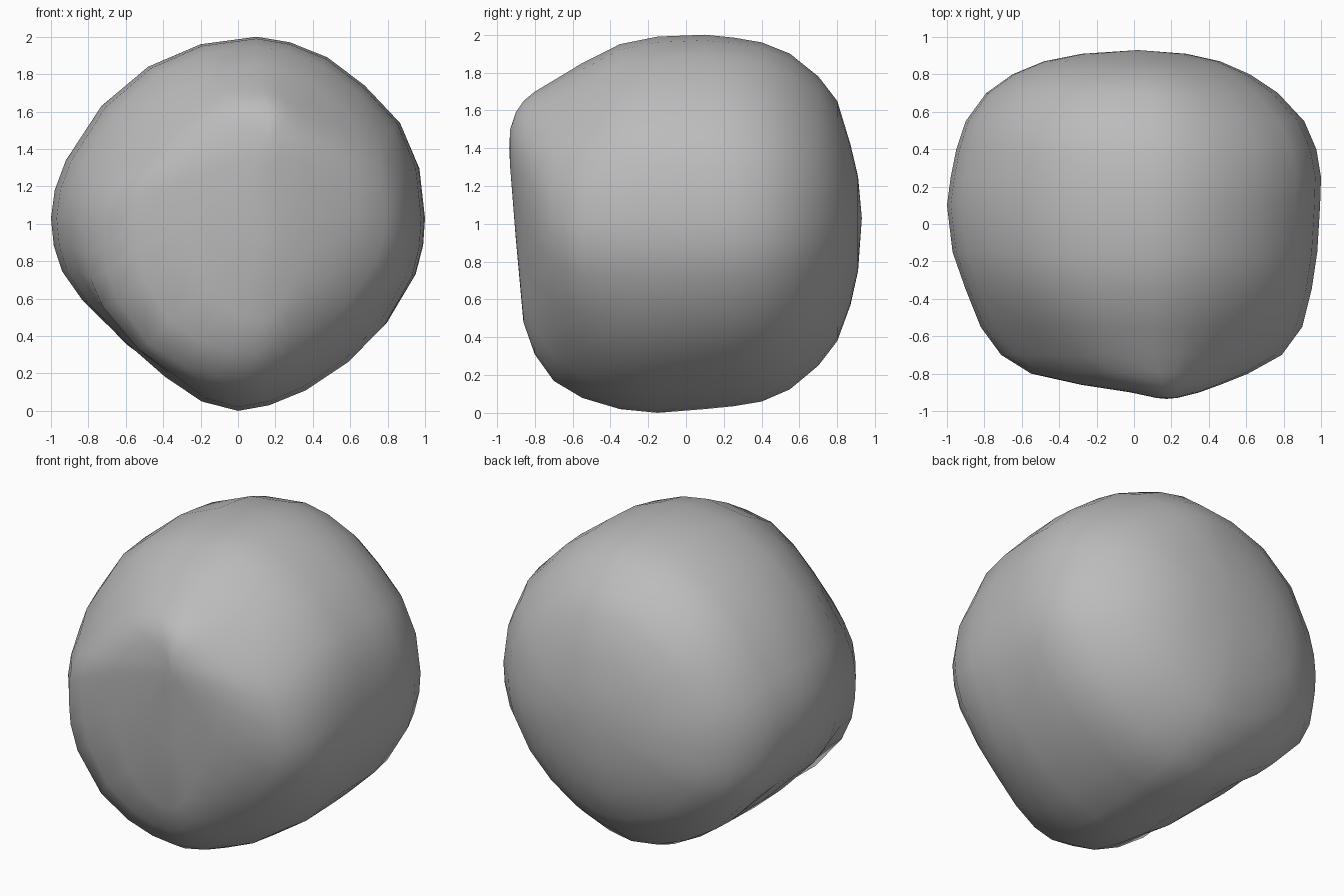
import bpy, bmesh

cube = bpy.data.objects.get("Cube")
if cube:
    bpy.data.objects.remove(cube, do_unlink=True)

# Stone material
stone = bpy.data.materials.new("stone_grey")
stone.use_nodes = True
colour = (0.5, 0.5, 0.5, 1)
stone.diffuse_color = colour
bsdf = next(n for n in stone.node_tree.nodes if n.type == 'BSDF_PRINCIPLED')
bsdf.inputs["Base Color"].default_value = colour
bsdf.inputs["Roughness"].default_value = 0.8

# Rounded diamond outline (x, z), counter-clockwise from the left corner
OUTLINE = [(-1, 1.03), (-0.985, 0.88), (-0.94, 0.74), (-0.83, 0.58), (-0.6, 0.35),
           (-0.4, 0.18), (-0.2, 0.05), (0, 0), (0.17, 0.03), (0.37, 0.11),
           (0.6, 0.26), (0.8, 0.46), (0.95, 0.72), (0.99, 0.88), (1, 1.03),
           (0.97, 1.3), (0.87, 1.54), (0.68, 1.74), (0.48, 1.89), (0.28, 1.97),
           (0.1, 2), (-0.2, 1.96), (-0.48, 1.84), (-0.73, 1.63), (-0.92, 1.34),
           (-0.98, 1.18)]
MID_X, MID_Z = 0.02, 1.03

# Extents of each slice from front to back: y, left x, right x, bottom z, top z
SLICES = [(-0.93, 0.12, 0.23, 1.3, 1.5), (-0.9, -0.02, 0.35, 0.92, 1.59),
          (-0.86, -0.28, 0.46, 0.48, 1.65), (-0.8, -0.55, 0.61, 0.31, 1.7),
          (-0.7, -0.71, 0.79, 0.17, 1.76), (-0.55, -0.82, 0.9, 0.08, 1.85),
          (-0.35, -0.9, 0.95, 0.02, 1.95), (-0.15, -0.97, 0.98, 0, 1.99),
          (0.1, -1, 0.995, 0.02, 2), (0.25, -0.98, 1, 0.035, 1.985),
          (0.4, -0.95, 0.975, 0.06, 1.96), (0.55, -0.9, 0.91, 0.125, 1.9),
          (0.7, -0.79, 0.77, 0.25, 1.78), (0.8, -0.65, 0.62, 0.38, 1.65),
          (0.87, -0.48, 0.46, 0.57, 1.42), (0.91, -0.28, 0.28, 0.75, 1.25)]

# Fullness of the four diagonal corners (right, upper) at the front and back ends
FRONT = {(False, False): 0.17, (True, False): -0.09, (True, True): -0.07, (False, True): -0.09}
BACK = {(False, False): 0.12, (True, False): 0.0, (True, True): -0.03, (False, True): 0.05}
# How far the side corners (right or not) drop at each end
FRONT_SAG = {False: 0.14, True: 0.07}
BACK_SAG = {False: 0.07, True: 0.0}


def ease(t):
    t = min(1.0, max(0.0, t))
    return t * t * (3 - 2 * t)


def centre(y):
    # The core drifts up and sideways towards the bulge on the front
    f = max(0.0, (-y - 0.5) / 0.43) ** 2
    return MID_X + 0.15 * f, MID_Z + 0.36 * f


def slice_point(x, z, y, left, right, bottom, top):
    cx, cz = centre(y)
    u = (x - MID_X) / (1 + MID_X if x < MID_X else 1 - MID_X)
    w = (z - MID_Z) / (MID_Z if z < MID_Z else 2 - MID_Z)
    front, back = ease((-y - 0.3) / 0.5), ease((y - 0.2) / 0.5)
    corner = (u > 0, w > 0)
    diagonal = 4 * u * u * w * w / (u * u + w * w) ** 2
    k = 1 + diagonal * (FRONT[corner] * front + BACK[corner] * back)
    rx = cx - left if u < 0 else right - cx
    rz = cz - bottom if w < 0 else top - cz
    sag = (FRONT_SAG[u > 0] * front + BACK_SAG[u > 0] * back) * u * u * rx
    return cx + u * k * rx, y, cz + w * k * rz - sag


# Boulder: outline lofted through the slices, with a rounded cap at each end
bm = bmesh.new()
rings = [[bm.verts.new(slice_point(x, z, *s)) for x, z in OUTLINE] for s in SLICES]
count = len(OUTLINE)
for a, b in zip(rings, rings[1:]):
    for i in range(count):
        j = (i + 1) % count
        bm.faces.new((a[i], a[j], b[j], b[i]))
for ring, y in ((rings[0], -0.935), (rings[-1], 0.93)):
    cx, cz = centre(y)
    tip = bm.verts.new((cx, y, cz))
    for i in range(count):
        bm.faces.new((ring[i], ring[(i + 1) % count], tip))
bmesh.ops.recalc_face_normals(bm, faces=bm.faces[:])
for face in bm.faces:
    face.smooth = True

mesh = bpy.data.meshes.new("boulder")
bm.to_mesh(mesh)
bm.free()
mesh.materials.append(stone)
boulder = bpy.data.objects.new("boulder", mesh)
bpy.context.collection.objects.link(boulder)
